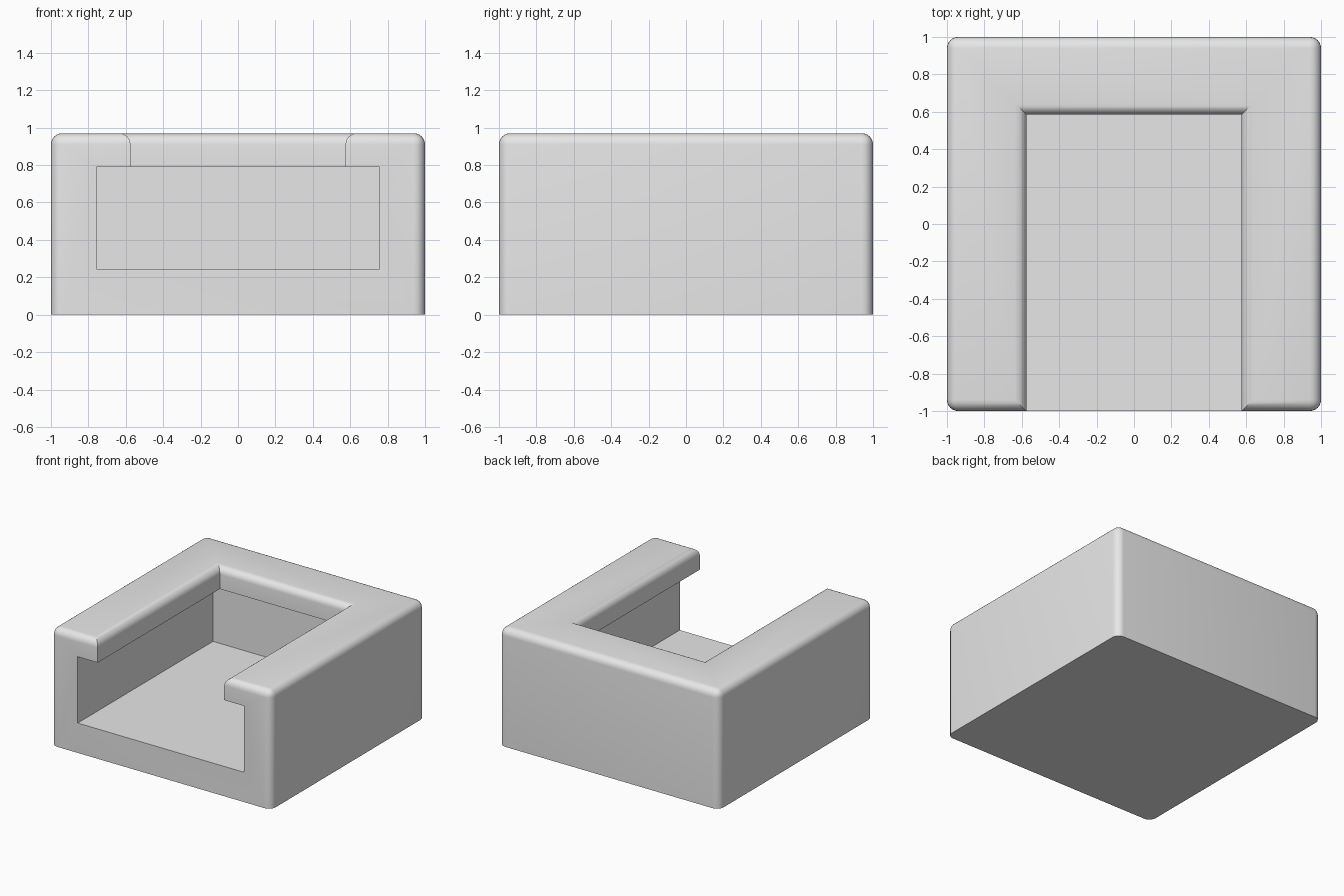
import bpy
import bmesh
import math

cube = bpy.data.objects.get("Cube")
if cube:
    bpy.data.objects.remove(cube, do_unlink=True)

HEIGHT = 0.97
WALL = 0.757            # half width of the cavity
SLOT = 0.575            # half width of the top opening
FLOOR, LIP = 0.245, 0.79
RADIUS = 0.06

grey = bpy.data.materials.new("light_grey")
grey.use_nodes = True
colour = (0.8, 0.8, 0.8, 1.0)
grey.diffuse_color = colour
grey.node_tree.nodes["Principled BSDF"].inputs["Base Color"].default_value = colour


def box(name, low, high):
    """Axis-aligned box between two corners."""
    bm = bmesh.new()
    bmesh.ops.create_cube(bm, size=1)
    for v in bm.verts:
        v.co = [h if c > 0 else l for c, l, h in zip(v.co, low, high)]
    mesh = bpy.data.meshes.new(name)
    bm.to_mesh(mesh)
    bm.free()
    obj = bpy.data.objects.new(name, mesh)
    bpy.context.collection.objects.link(obj)
    return obj


housing = box("open_front_housing", (-1, -1, 0), (1, 1, HEIGHT))
housing.data.materials.append(grey)
bpy.context.view_layer.objects.active = housing

# Cavity open at the front, then the narrower opening through the top
cutters = [
    box("cavity_cutter", (-WALL, -1.5, FLOOR), (WALL, WALL, LIP)),
    box("slot_cutter", (-SLOT, -1.5, 0.5), (SLOT, 0.585, 1.5)),
]
for cutter in cutters:
    mod = housing.modifiers.new("cut", "BOOLEAN")
    mod.operation = "DIFFERENCE"
    mod.solver = "EXACT"
    mod.object = cutter
    bpy.ops.object.modifier_apply(modifier=mod.name)
    bpy.data.objects.remove(cutter, do_unlink=True)

# Round every top rim edge and the four outer upright corners
bm = bmesh.new()
bm.from_mesh(housing.data)
bmesh.ops.remove_doubles(bm, verts=bm.verts, dist=0.0001)
bmesh.ops.dissolve_limit(bm, angle_limit=0.01, verts=bm.verts, edges=bm.edges)


def rounded(edge):
    if edge.calc_face_angle(0) < 0.1:
        return False
    on_rim = all(v.co.z > HEIGHT - 0.001 for v in edge.verts)
    on_corner = all(min(abs(v.co.x), abs(v.co.y)) > 0.999 for v in edge.verts)
    upright = abs(edge.verts[0].co.z - edge.verts[1].co.z) > 0.5
    return on_rim or (on_corner and upright)


bmesh.ops.bevel(bm, geom=[e for e in bm.edges if rounded(e)], offset=RADIUS,
                offset_type="OFFSET", segments=6, profile=0.5,
                affect="EDGES", clamp_overlap=True)
bmesh.ops.recalc_face_normals(bm, faces=bm.faces)
bm.to_mesh(housing.data)
bm.free()

housing.select_set(True)
bpy.ops.object.shade_smooth_by_angle(angle=math.radians(30))
